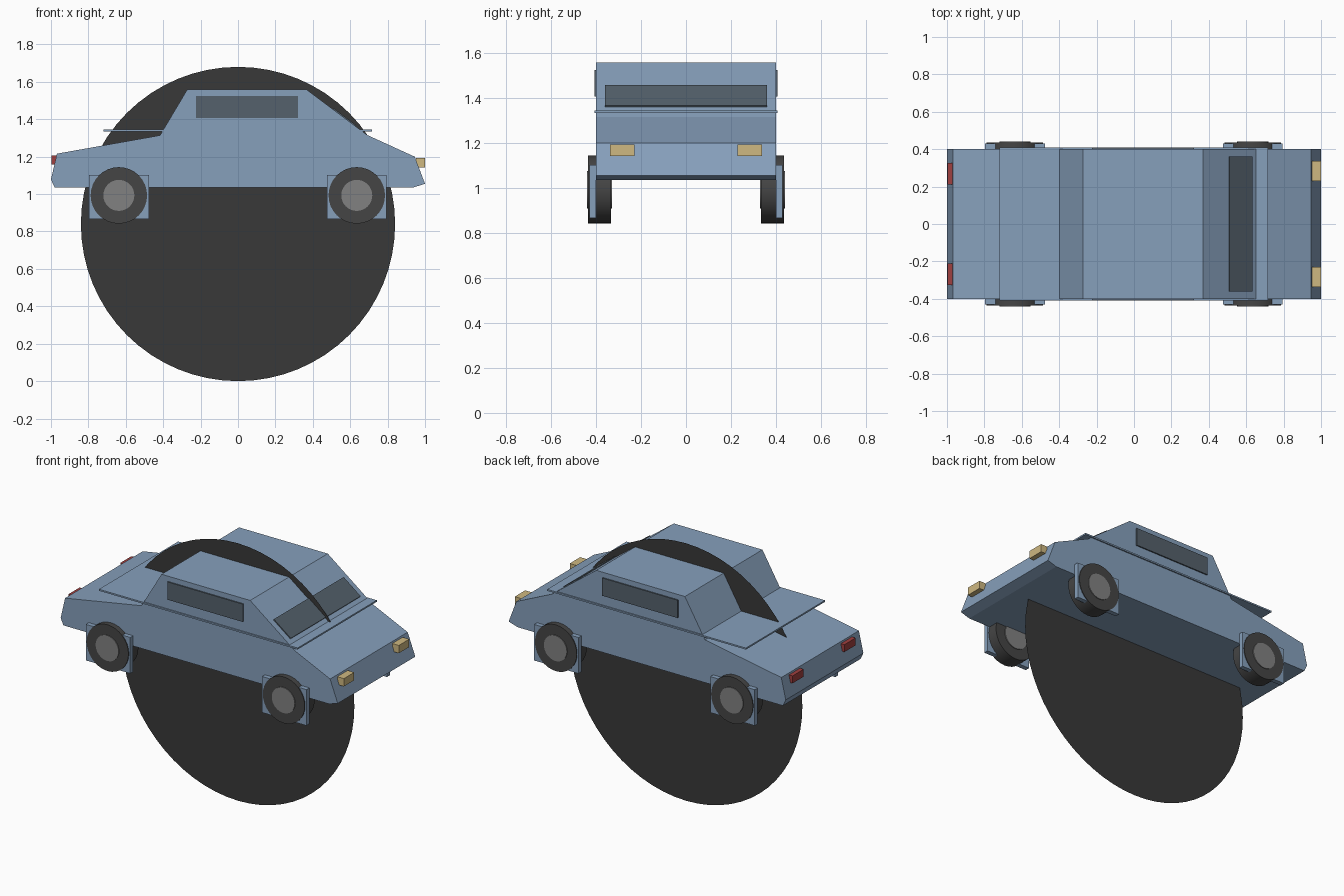
import bpy
from math import radians

if "Cube" in bpy.data.objects:
    bpy.data.objects.remove(bpy.data.objects["Cube"])


def material(name, rgb):
    m = bpy.data.materials.new(name)
    m.diffuse_color = (*rgb, 1)
    m.use_nodes = True
    m.node_tree.nodes["Principled BSDF"].inputs["Base Color"].default_value = m.diffuse_color
    return m


BLUE = material("paint", (0.24, 0.35, 0.50))
GLASS = material("glass", (0.09, 0.12, 0.15))
DARK = material("rubber", (0.06, 0.06, 0.06))
GREY = material("hub_grey", (0.22, 0.22, 0.22))
LAMP = material("lamp", (0.62, 0.48, 0.22))
RED = material("tail_red", (0.35, 0.05, 0.05))
DISC = material("disc_dark", (0.04, 0.04, 0.04))


def box(name, x, y, z, mat):
    """Box from (min, max) ranges."""
    bpy.ops.mesh.primitive_cube_add(size=1, location=[(a + b) / 2 for a, b in (x, y, z)])
    o = bpy.context.object
    o.name = name
    o.scale = [abs(b - a) for a, b in (x, y, z)]
    o.data.materials.append(mat)
    return o


def prism(name, profile, half_width, mat):
    """Extrude an x-z profile (clockwise) across y."""
    n = len(profile)
    verts = [(x, y, z) for y in (-half_width, half_width) for x, z in profile]
    faces = [list(range(n))[::-1], list(range(n, 2 * n))]
    faces += [(i, (i + 1) % n, n + (i + 1) % n, n + i) for i in range(n)]
    me = bpy.data.meshes.new(name)
    me.from_pydata(verts, [], faces)
    me.materials.append(mat)
    o = bpy.data.objects.new(name, me)
    bpy.context.collection.objects.link(o)
    # consistent outward normals
    bpy.context.view_layer.objects.active = o
    bpy.ops.object.mode_set(mode='EDIT')
    bpy.ops.mesh.select_all(action='SELECT')
    bpy.ops.mesh.normals_make_consistent(inside=False)
    bpy.ops.object.mode_set(mode='OBJECT')
    return o


def axle_cylinder(name, x, z, y, r, mat):
    """Cylinder lying along y between two y values."""
    bpy.ops.mesh.primitive_cylinder_add(
        vertices=32, radius=r, depth=abs(y[1] - y[0]),
        location=(x, (y[0] + y[1]) / 2, z), rotation=(radians(90), 0, 0))
    o = bpy.context.object
    o.name = name
    o.data.materials.append(mat)
    bpy.ops.object.shade_smooth_by_angle(angle=radians(30))


# Car body with cabin
prism("body", [(-0.98, 1.035), (-1.0, 1.078), (-0.968, 1.216), (-0.417, 1.314),
               (-0.272, 1.558), (0.368, 1.558), (0.69, 1.316), (0.945, 1.2),
               (1.0, 1.055), (0.936, 1.035)], 0.40, BLUE)

# Thin shelf around the waistline
box("waist_shelf", (-0.718, 0.716), (-0.408, 0.408), (1.334, 1.344), BLUE)

# Windscreen lying on the sloped front of the cabin
prism("windscreen", [(0.507, 1.45), (0.511, 1.459), (0.633, 1.367), (0.628, 1.358)],
      0.36, GLASS)

# Big flat disc through the middle
bpy.ops.mesh.primitive_circle_add(vertices=64, radius=0.84, fill_type='NGON',
                                  location=(0, 0, 0.84), rotation=(radians(90), 0, 0))
bpy.context.object.name = "flat_disc"
bpy.context.object.data.materials.append(DISC)

for s, side in ((-1, "right"), (1, "left")):
    # Side windows and lamps
    box("side_window_" + side, (-0.225, 0.32), (s * 0.39, s * 0.408), (1.408, 1.524), GLASS)
    box("headlight_" + side, (0.953, 1.0), (s * 0.23, s * 0.337), (1.142, 1.193), LAMP)
    box("tail_light_" + side, (-0.997, -0.96), (s * 0.21, s * 0.325), (1.157, 1.205), RED)
    # Wheels with hubs and square wheel plates
    for x, end in ((-0.637, "rear"), (0.635, "front")):
        tag = f"_{end}_{side}"
        box("wheel_plate" + tag, (x - 0.16, x + 0.16), (s * 0.40, s * 0.43), (0.867, 1.102), BLUE)
        axle_cylinder("wheel" + tag, x, 0.993, (s * 0.333, s * 0.435), 0.151, DARK)
        axle_cylinder("hub" + tag, x, 0.993, (s * 0.328, s * 0.44), 0.083, GREY)
